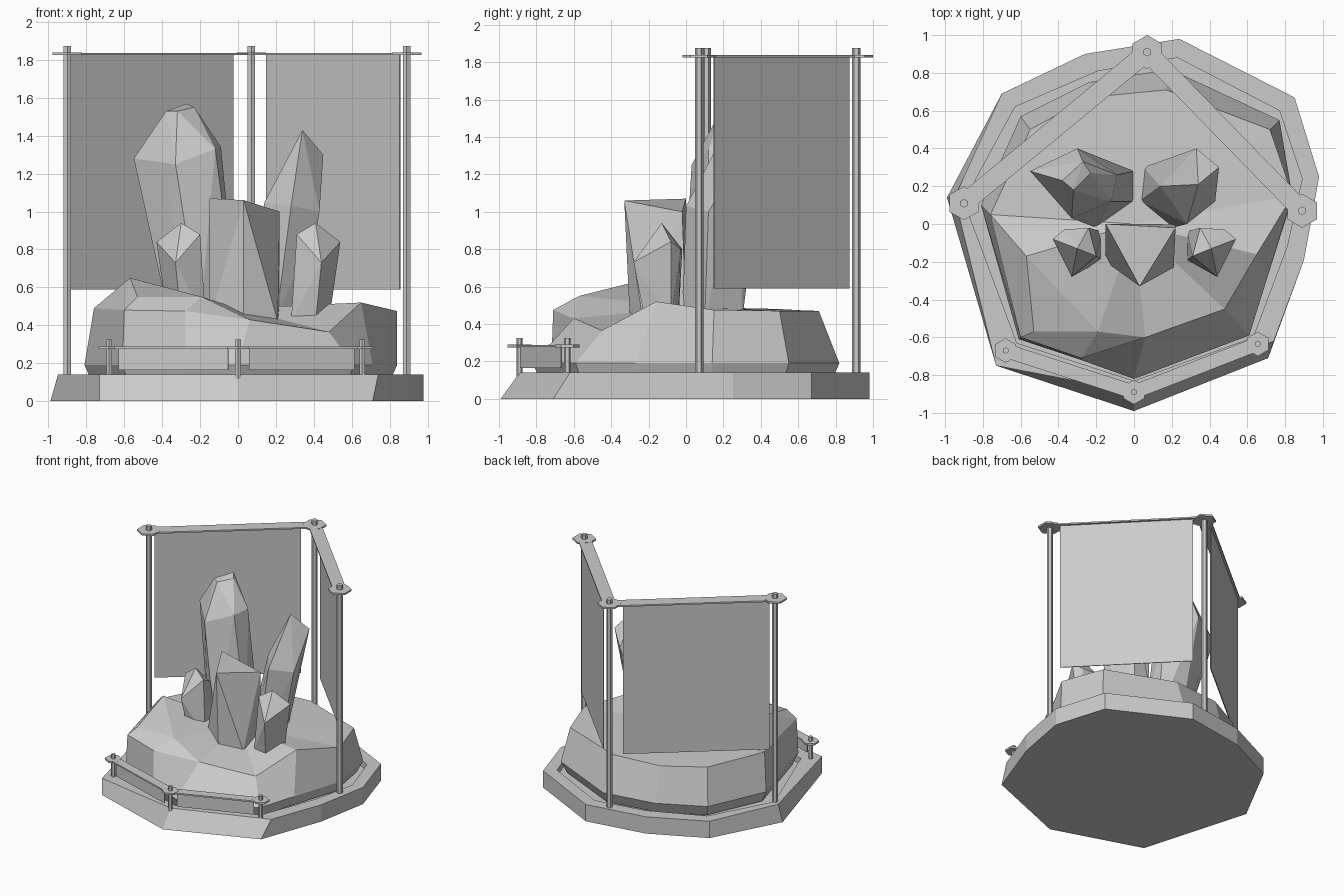
import bpy
import bmesh
import math
from mathutils import Vector, Matrix

default_cube = bpy.data.objects.get("Cube")
if default_cube:
    bpy.data.objects.remove(default_cube, do_unlink=True)

# One plain grey for the whole model
GREY = (0.6, 0.6, 0.6, 1.0)
grey = bpy.data.materials.new("plain_grey")
grey.use_nodes = True
grey.diffuse_color = GREY
grey.node_tree.nodes["Principled BSDF"].inputs["Base Color"].default_value = GREY


def finish(name, bm):
    """Turn a bmesh into a flat shaded object with the grey material."""
    bmesh.ops.recalc_face_normals(bm, faces=bm.faces)
    mesh = bpy.data.meshes.new(name)
    bm.to_mesh(mesh)
    bm.free()
    mesh.materials.append(grey)
    obj = bpy.data.objects.new(name, mesh)
    bpy.context.scene.collection.objects.link(obj)
    return obj


def add_ring(bm, points, z):
    return [bm.verts.new((x, y, z)) for x, y in points]


def bridge(bm, lower, upper):
    """Join two rings with the same number of corners."""
    count = len(lower)
    for i in range(count):
        j = (i + 1) % count
        bm.faces.new((lower[i], lower[j], upper[j], upper[i]))


def hull(name, points):
    """Faceted solid wrapped around a few corner points."""
    bm = bmesh.new()
    verts = [bm.verts.new(p) for p in points]
    result = bmesh.ops.convex_hull(bm, input=verts)
    loose = [v for v in bm.verts if not v.link_faces]
    bmesh.ops.delete(bm, geom=loose, context="VERTS")
    bmesh.ops.dissolve_limit(bm, angle_limit=math.radians(2),
                             verts=bm.verts, edges=bm.edges)
    return finish(name, bm)


def prism(name, centre, radius, bottom, top):
    """Upright six-sided rod or plate."""
    bm = bmesh.new()
    middle = Vector((centre[0], centre[1], (bottom + top) / 2))
    bmesh.ops.create_cone(bm, cap_ends=True, segments=6, radius1=radius,
                          radius2=radius, depth=top - bottom,
                          matrix=Matrix.Translation(middle))
    return finish(name, bm)


def board(name, start, end, width, bottom, top, span=(0, 1), offset=0):
    """Upright or flat box along the line between two posts."""
    a, b = Vector(start), Vector(end)
    along = (b - a).normalized()
    side = Vector((-along.y, along.x))
    first, last = a.lerp(b, span[0]), a.lerp(b, span[1])
    corners = []
    for p in (first, last):
        for s in (-width / 2, width / 2):
            q = p + side * (offset + s)
            corners += [(q.x, q.y, bottom), (q.x, q.y, top)]
    return hull(name, corners)


# Base: irregular ten-sided tray with a raised rim
RIM = 0.14
foot = [(0, -.99), (.71, -.71), (.9, -.19), (.98, .25), (.85, .67),
        (.24, .98), (-.26, .9), (-.7, .69), (-.99, .14), (-.73, -.75)]
shoulder = list(foot)
shoulder[0] = (0, -.89)
shoulder[1] = (.74, -.62)
shoulder[8] = (-.95, .14)
inner = [(0, -.83), (.63, -.6), (.81, -.12), (.89, .24), (.77, .6),
         (.23, .88), (-.19, .81), (-.63, .62), (-.9, .12), (-.62, -.63)]
bm = bmesh.new()
rings = [add_ring(bm, foot, 0), add_ring(bm, shoulder, RIM),
         add_ring(bm, inner, RIM), add_ring(bm, inner, 0.09)]
for lower, upper in zip(rings, rings[1:]):
    bridge(bm, lower, upper)
bm.faces.new(rings[0])
bm.faces.new(rings[-1])
finish("base_tray", bm)

# Rock: undercut foot, widest line, uneven upper edge, faceted top
widest = [(0, -.82), (.61, -.59), (.71, -.27), (.84, .14), (.77, .55),
          (.19, .82), (-.24, .75), (-.6, .57), (-.81, .1), (-.61, -.61),
          (-.28, -.72)]
upper_edge = [(.06, -.6, .43), (.48, -.45, .365), (.65, -.16, .52),
              (.84, .15, .475), (.72, .5, .47), (.17, .71, .47),
              (-.24, .67, .47), (-.55, .5, .48), (-.76, .05, .49),
              (-.6, -.6, .48), (-.28, -.71, .475)]
bm = bmesh.new()
under = add_ring(bm, [(x * .95, y * .95) for x, y in widest], 0.1)
middle = add_ring(bm, widest, 0.19)
edge = [bm.verts.new(p) for p in upper_edge]
bridge(bm, under, middle)
bridge(bm, middle, edge)
bm.faces.new(under)
ledge_left = bm.verts.new((-.53, -.57, .55))
ledge_right = bm.verts.new((-.19, -.57, .55))
hump = bm.verts.new((-.57, -.17, .65))
centre = bm.verts.new((0, 0, .49))
for i in range(8):
    bm.faces.new((edge[i], edge[i + 1], centre))
left, corner, front = edge[8:]
for face in ((left, hump, centre), (left, corner, hump),
             (corner, ledge_left, hump), (corner, front, ledge_right, ledge_left),
             (front, edge[0], ledge_right), (ledge_left, ledge_right, hump),
             (hump, ledge_right, centre), (ledge_right, edge[0], centre)):
    bm.faces.new(face)
finish("rock", bm)

# Crystals growing from the rock
ROOT = 0.42


def rooted(*points):
    return [(x, y, ROOT) for x, y in points]


hull("tall_crystal",
     rooted((-.36, .12), (-.2, -.02), (0, .12), (0, .28), (-.2, .3)) +
     [(-.55, .28, 1.28), (-.33, .03, 1.25), (-.12, .12, 1.33),
      (-.09, .26, 1.34), (-.3, .4, 1.35), (-.38, .23, 1.53),
      (-.32, .18, 1.53), (-.23, .27, 1.55), (-.27, .33, 1.57)])
hull("leaning_crystal",
     rooted((.05, .3), (.03, .12), (.2, -.02), (.33, .1), (.25, .3)) +
     [(.14, .2, 1.05), (.28, 0, 1.03), (.43, .12, 1), (.45, .3, 1.3),
      (.33, .4, 1.2), (.34, .21, 1.43)])
hull("middle_crystal",
     rooted((-.15, -.2), (.03, -.3), (.21, -.23), (.22, 0), (-.15, 0)) +
     [(-.15, 0, 1.07), (.03, -.33, 1.06), (.22, -.02, 1)])
small = rooted((-.37, -.08), (-.3, -.22), (-.17, -.19), (-.17, -.04)) + [
    (-.43, -.08, .84), (-.33, -.28, .73), (-.2, -.17, .88),
    (-.24, -.02, .8), (-.37, -.03, .8), (-.3, -.13, .94)]
hull("small_crystal_right", small)
hull("small_crystal_left", [(.11 - x, y, z) for x, y, z in small])


def fence(label, posts, pole_radius, pole_top, rail_z, plate_radius,
          rail_width, panel_bottom, spans, offset):
    """Posts joined by flat rails, each rail carrying a hanging panel."""
    thick = 0.014
    for i, post in enumerate(posts):
        prism(f"{label}_post_{i}", post, pole_radius, 0.11, pole_top)
        prism(f"{label}_plate_{i}", post, plate_radius, rail_z, rail_z + thick)
    for i, (a, b) in enumerate(zip(posts, posts[1:])):
        board(f"{label}_rail_{i}", a, b, rail_width, rail_z + 0.001, rail_z + thick - 0.001)
        board(f"{label}_panel_{i}", a, b, 0.006, panel_bottom, rail_z + 0.002,
              spans[i], offset)


# Tall back frame with two hanging banners
fence("back", [(-.9, .11), (.07, .91), (.89, .07)], .023, 1.875, 1.825, .09,
      .1, .59, [(.035, .92), (.07, .93)], .03)

# Low railing along the front
fence("front", [(-.68, -.67), (0, -.89), (.655, -.635)], .017, .325, .275, .065,
      .075, .165, [(.08, .93), (.08, .93)], -.015)
